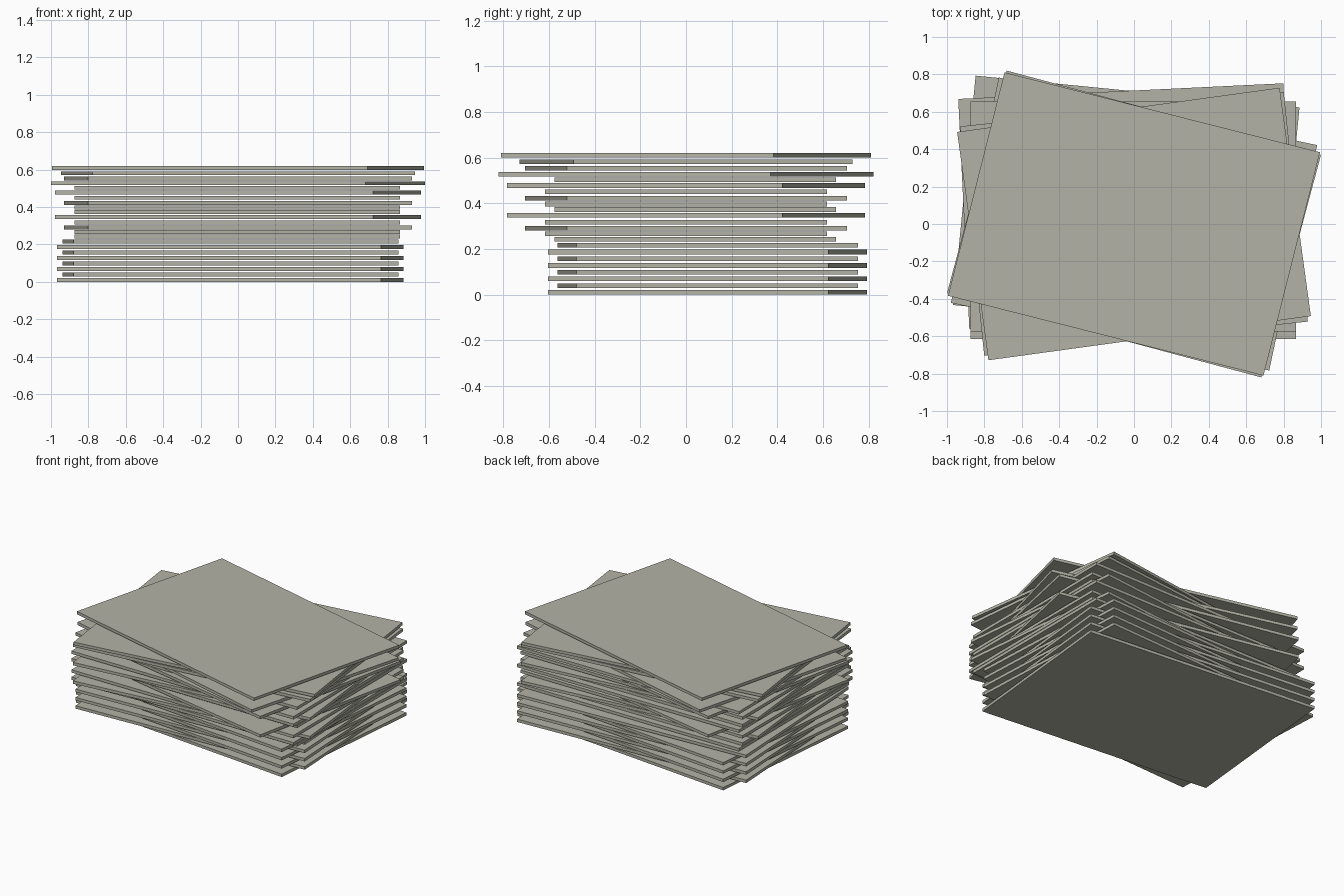
import bpy, math

if "Cube" in bpy.data.objects:
    bpy.data.objects.remove(bpy.data.objects["Cube"])

# One flat colour for every sheet
paper = bpy.data.materials.new("warm grey")
paper.diffuse_color = (0.45, 0.45, 0.38, 1)
paper.use_nodes = True
paper.node_tree.nodes["Principled BSDF"].inputs["Base Color"].default_value = paper.diffuse_color

WIDTH, DEPTH, THICK = 1.74, 1.232, 0.0205


def sheet(index, x, y, z, degrees):
    """One thin slab whose underside is at height z."""
    bpy.ops.mesh.primitive_cube_add(size=1, location=(x, y, z + THICK / 2),
                                    rotation=(0, 0, math.radians(degrees)))
    ob = bpy.context.object
    ob.name = f"sheet_{index:02d}"
    ob.scale = (WIDTH, DEPTH, THICK)
    ob.data.materials.append(paper)


# Lower stack: eight sheets alternating between two turns, set off centre
for i in range(8):
    sheet(i + 1, -0.041, 0.095, 0.0295 * i, -5.6 if i % 2 == 0 else 2.75)

# Upper stack: (underside height, turn in degrees, shift in y)
upper = [
    (0.232, 0, 0.04), (0.256, 0, 0), (0.281, 6, 0), (0.307, 0, 0),
    (0.337, -12, 0), (0.363, 0, 0.04), (0.387, 0, 0), (0.412, 6, 0),
    (0.440, 0, 0), (0.468, -12, 0), (0.493, 0, 0.04), (0.517, -15, 0),
    (0.543, 6, 0), (0.571, 7.8, 0), (0.5995, -14.2, 0),
]
for i, (z, turn, y) in enumerate(upper):
    sheet(i + 9, -0.004 if turn == 0 else 0, y, z, turn)
